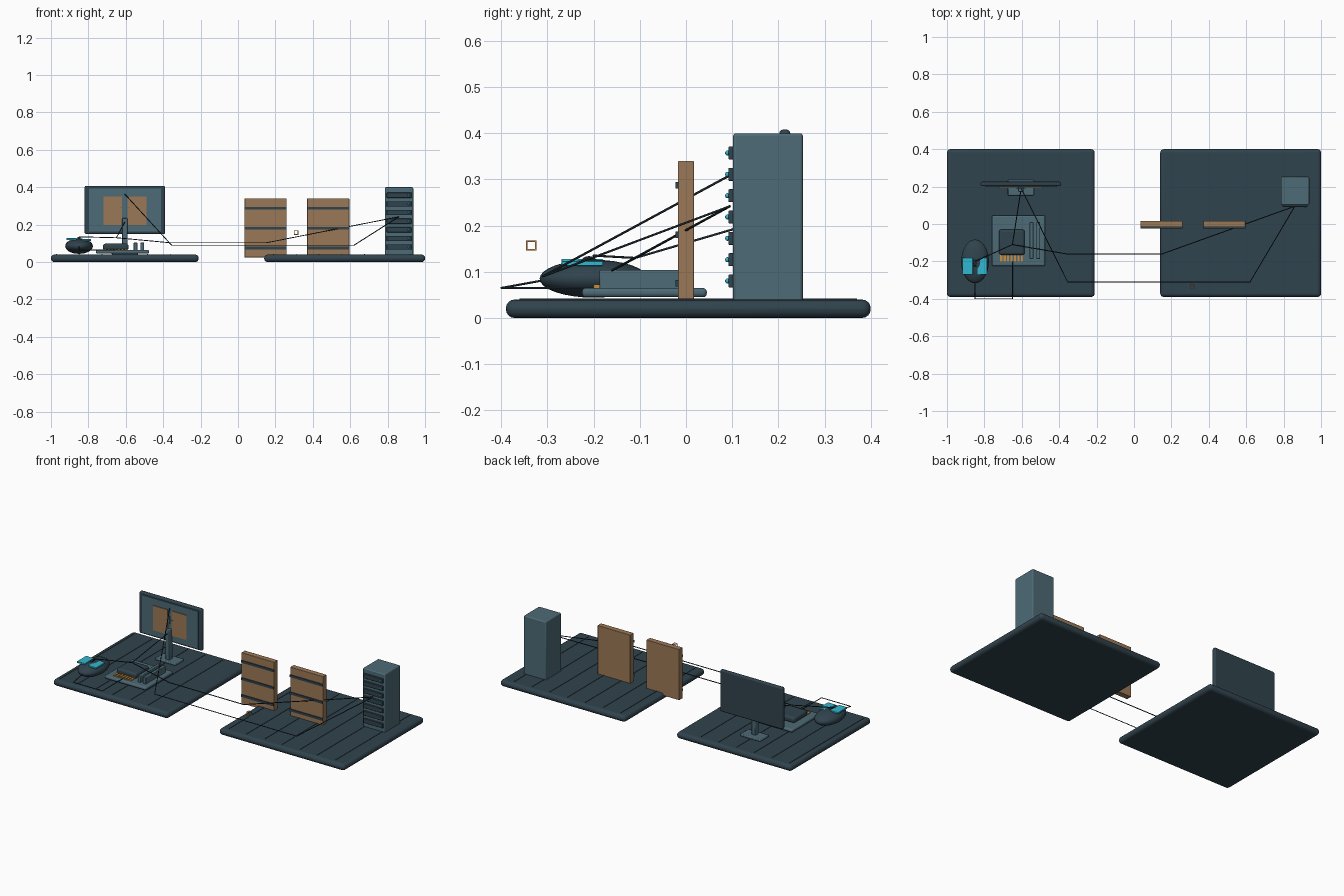
import bpy, math

if "Cube" in bpy.data.objects:
    bpy.data.objects.remove(bpy.data.objects["Cube"])


def material(name, rgb):
    m = bpy.data.materials.new(name)
    m.diffuse_color = (*rgb, 1)
    m.use_nodes = True
    m.node_tree.nodes["Principled BSDF"].inputs["Base Color"].default_value = m.diffuse_color
    return m


DARK = material("dark slate", (0.030, 0.056, 0.074))
MID = material("grey teal", (0.075, 0.145, 0.180))
BLACK = material("near black", (0.012, 0.022, 0.030))
BROWN = material("tan brown", (0.330, 0.190, 0.095))
CYAN = material("cyan", (0.030, 0.480, 0.640))
ORANGE = material("orange", (0.600, 0.270, 0.050))


def smooth(ob):
    bpy.ops.object.select_all(action='DESELECT')
    bpy.context.view_layer.objects.active = ob
    ob.select_set(True)
    bpy.ops.object.shade_smooth_by_angle(angle=math.radians(35))


def box(name, x, y, z, mat, bevel=0.0, segments=2):
    """Box from (min, max) ranges, with optional rounded edges."""
    bpy.ops.mesh.primitive_cube_add(
        size=1, location=[(r[0] + r[1]) / 2 for r in (x, y, z)])
    ob = bpy.context.object
    ob.name = name
    ob.scale = [r[1] - r[0] for r in (x, y, z)]
    bpy.ops.object.transform_apply(location=False, rotation=False, scale=True)
    ob.data.materials.append(mat)
    if bevel:
        mod = ob.modifiers.new("round", 'BEVEL')
        mod.width, mod.segments = bevel, segments
        smooth(ob)
    return ob


def cable(name, points, radius=0.0026, mat=BLACK):
    cu = bpy.data.curves.new(name, 'CURVE')
    cu.dimensions = '3D'
    cu.bevel_depth, cu.bevel_resolution = radius, 1
    cu.use_fill_caps = True
    sp = cu.splines.new('POLY')
    sp.points.add(len(points) - 1)
    for p, co in zip(sp.points, points):
        p.co = (*co, 1)
    cu.materials.append(mat)
    ob = bpy.data.objects.new(name, cu)
    bpy.context.collection.objects.link(ob)
    return ob


# Two floor slabs with thin seams
for side, x0, x1, seam0, count in (("left", -1.0, -0.21, -0.97, 6),
                                   ("right", 0.14, 1.0, 0.19, 7)):
    box(f"{side}_platform", (x0, x1), (-0.39, 0.40), (0, 0.04), DARK, 0.019, 4)
    for i in range(count):
        sx = seam0 + i * 0.1215
        box(f"{side}_floor_seam", (sx - 0.002, sx + 0.002), (-0.36, 0.37),
            (0.038, 0.0425), DARK)

# Monitor with screen, two windows and a small cross
box("monitor_case", (-0.82, -0.39), (0.202, 0.226), (0.15, 0.408), DARK, 0.008, 3)
box("monitor_screen", (-0.797, -0.413), (0.197, 0.205), (0.163, 0.393), MID)
for wx in (-0.72, -0.59):
    box("screen_window", (wx, wx + 0.10), (0.193, 0.199), (0.197, 0.350), BROWN)
box("screen_cross_bar", (-0.63, -0.58), (0.191, 0.196), (0.288, 0.292), MID)
box("screen_cross_post", (-0.607, -0.603), (0.191, 0.196), (0.265, 0.315), MID)
box("monitor_foot", (-0.675, -0.535), (0.152, 0.235), (0.038, 0.053), MID, 0.005)
box("monitor_post", (-0.619, -0.591), (0.172, 0.203), (0.05, 0.235), MID, 0.004)

# Circuit board with chip, contacts and two memory sticks
box("circuit_board", (-0.76, -0.475), (-0.225, 0.045), (0.045, 0.065), MID, 0.008, 3)
box("chip", (-0.722, -0.585), (-0.165, -0.03), (0.063, 0.098), DARK, 0.012, 3)
for i in range(7):
    px = -0.71 + i * 0.0185
    box("chip_contact", (px - 0.006, px + 0.006), (-0.2, -0.16),
        (0.064, 0.072), ORANGE)
for mx in (-0.548, -0.512):
    box("memory_stick", (mx - 0.01, mx + 0.01), (-0.187, 0.01),
        (0.062, 0.104), MID, 0.003)

# Pointing mouse with two buttons and a wheel
bpy.ops.mesh.primitive_uv_sphere_add(segments=32, ring_count=16, radius=1,
                                     location=(-0.85, -0.2, 0.085))
mouse = bpy.context.object
mouse.name = "mouse_body"
mouse.scale = (0.074, 0.117, 0.041)
mouse.data.materials.append(DARK)
smooth(mouse)
box("mouse_button_left", (-0.917, -0.862), (-0.27, -0.18), (0.118, 0.128), CYAN, 0.002)
box("mouse_button_right", (-0.838, -0.785), (-0.27, -0.18), (0.113, 0.123), CYAN, 0.002)
bpy.ops.mesh.primitive_cylinder_add(vertices=20, radius=0.022, depth=0.014,
                                    location=(-0.85, -0.21, 0.112),
                                    rotation=(0, math.pi / 2, 0))
wheel = bpy.context.object
wheel.name = "mouse_wheel"
wheel.data.materials.append(BLACK)
smooth(wheel)

# Two standing brown panels with dark straps across the front
for px in (0.035, 0.37):
    box("standing_panel", (px, px + 0.225), (-0.017, 0.017), (0.025, 0.34), BROWN, 0.002)
    for z in (0.075, 0.18, 0.287):
        box("panel_strap", (px, px + 0.225), (-0.023, -0.015),
            (z - 0.007, z + 0.007), DARK)

# Tall rack with drawer fronts and indicator lights
box("rack_case", (0.785, 0.937), (0.102, 0.253), (0.035, 0.40), MID, 0.006, 3)
for i in range(7):
    z = 0.08 + i * 0.0462
    box("rack_drawer", (0.795, 0.927), (0.092, 0.105), (z - 0.014, z + 0.014), DARK, 0.002)
    bpy.ops.mesh.primitive_uv_sphere_add(segments=10, ring_count=6, radius=0.0055,
                                         location=(0.912, 0.09, z))
    light = bpy.context.object
    light.name = "rack_light"
    light.data.materials.append(CYAN)
    smooth(light)

# Small hollow floating frame
frame = box("floating_frame", (0.301, 0.321), (-0.345, -0.325), (0.147, 0.167), ORANGE)
wire = frame.modifiers.new("bars", 'WIREFRAME')
wire.thickness = 0.004

# Cables
cable("mouse_cord", [(-0.85, -0.29, 0.085), (-0.85, -0.4, 0.065),
                     (-0.65, -0.4, 0.065), (-0.65, -0.2, 0.065)])
cable("board_to_rack_cable", [(-0.85, -0.2, 0.135), (-0.65, -0.11, 0.130),
                              (-0.36, -0.16, 0.103), (0.15, -0.16, 0.103),
                              (0.86, 0.095, 0.242)])
cable("monitor_to_rack_cable", [(-0.605, 0.195, 0.363), (-0.355, -0.31, 0.09),
                                (0.62, -0.31, 0.09), (0.86, 0.095, 0.242)])
cable("monitor_to_board_cable", [(-0.605, 0.18, 0.215), (-0.65, -0.11, 0.130)])
